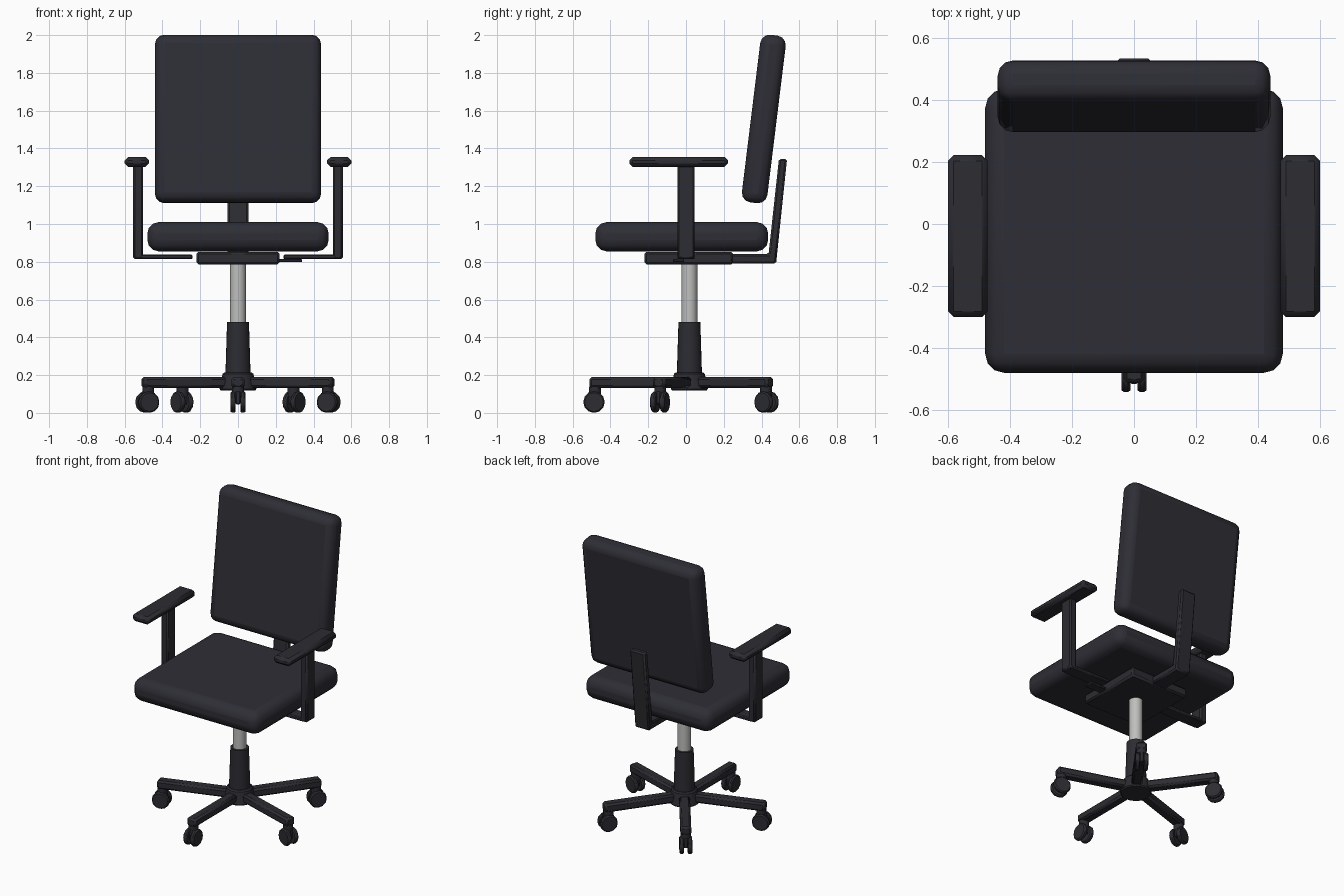
import bpy, bmesh
from math import radians, pi
from mathutils import Matrix, Vector

if "Cube" in bpy.data.objects:
    bpy.data.objects.remove(bpy.data.objects["Cube"], do_unlink=True)


def material(name, color, metallic=0.0, rough=0.6):
    m = bpy.data.materials.new(name)
    m.use_nodes = True
    m.diffuse_color = (*color, 1)
    node = m.node_tree.nodes["Principled BSDF"]
    node.inputs["Base Color"].default_value = (*color, 1)
    node.inputs["Metallic"].default_value = metallic
    node.inputs["Roughness"].default_value = rough
    return m


FABRIC = material("charcoal fabric", (0.027, 0.027, 0.036), 0, 0.8)
PLASTIC = material("black plastic", (0.025, 0.025, 0.032))
STEEL = material("brushed steel", (0.52, 0.52, 0.51))


def finish(name, bm, mat, matrix=Matrix(), bevel=0, segments=1):
    """Turn a bmesh into a named object, bevelled and shaded."""
    bmesh.ops.recalc_face_normals(bm, faces=bm.faces)
    mesh = bpy.data.meshes.new(name)
    bm.to_mesh(mesh)
    bm.free()
    mesh.materials.append(mat)
    obj = bpy.data.objects.new(name, mesh)
    bpy.context.collection.objects.link(obj)
    obj.matrix_world = matrix
    if bevel:
        mod = obj.modifiers.new("Bevel", "BEVEL")
        mod.width, mod.segments = bevel, segments
    bpy.ops.object.select_all(action="DESELECT")
    obj.select_set(True)
    bpy.context.view_layer.objects.active = obj
    bpy.ops.object.shade_smooth_by_angle(angle=radians(32))
    return obj


def box(name, lo, hi, mat, bevel=0.01, segments=1, matrix=Matrix()):
    lo, hi = Vector(lo), Vector(hi)
    bm = bmesh.new()
    bmesh.ops.create_cube(bm, size=1)
    for v in bm.verts:
        v.co = (lo + hi) / 2 + v.co * (hi - lo)
    return finish(name, bm, mat, matrix, bevel, segments)


def cylinder(name, r_low, r_top, depth, mat, matrix, sides=24, bevel=0):
    bm = bmesh.new()
    bmesh.ops.create_cone(bm, cap_ends=True, segments=sides,
                          radius1=r_low, radius2=r_top, depth=depth)
    return finish(name, bm, mat, matrix, bevel)


def extruded(name, profile, half_width, mat, bevel):
    """Extrude a (y, z) outline across x."""
    bm = bmesh.new()
    face = bm.faces.new([bm.verts.new((-half_width, y, z)) for y, z in profile])
    new = bmesh.ops.extrude_face_region(bm, geom=[face])["geom"]
    verts = [g for g in new if isinstance(g, bmesh.types.BMVert)]
    bmesh.ops.translate(bm, verts=verts, vec=(2 * half_width, 0, 0))
    return finish(name, bm, mat, bevel=bevel)


def at(x, y, z):
    return Matrix.Translation((x, y, z))


# Cushions
box("seat", (-0.48, -0.48, 0.855), (0.48, 0.435, 1.01), FABRIC, 0.06, 3)
box("backrest", (-0.44, -0.068, -0.447), (0.44, 0.068, 0.447), FABRIC, 0.05, 3,
    at(0, 0.412, 1.556) @ Matrix.Rotation(radians(-7), 4, "X"))

# Under-seat mechanism, lever and back support
box("seat_mechanism", (-0.22, -0.22, 0.785), (0.22, 0.25, 0.853), PLASTIC, 0.012)
box("height_lever", (0.2, -0.07, 0.798), (0.34, -0.01, 0.814), PLASTIC, 0.004)
extruded("back_support",
         [(0.22, 0.79), (0.477, 0.79), (0.535, 1.345), (0.492, 1.345),
          (0.437, 0.84), (0.22, 0.84)], 0.056, PLASTIC, 0.01)

# Armrests
for side, label in ((1, "left"), (-1, "right")):
    def span(a, b):
        return sorted((side * a, side * b))
    x0, x1 = span(0.24, 0.53)
    box(label + "_arm_bracket", (x0, -0.045, 0.814), (x1, 0.045, 0.838), PLASTIC, 0.006)
    x0, x1 = span(0.502, 0.555)
    box(label + "_arm_post", (x0, -0.046, 0.814), (x1, 0.046, 1.315), PLASTIC, 0.01)
    x0, x1 = span(0.472, 0.6)
    box(label + "_armrest", (x0, -0.3, 1.302), (x1, 0.222, 1.355), PLASTIC, 0.018)

# Central column
CY = 0.018
cylinder("gas_lift", 0.042, 0.042, 0.34, STEEL, at(0, CY, 0.63))
cylinder("column_cover", 0.067, 0.058, 0.29, PLASTIC, at(0, CY, 0.335))
cylinder("base_hub", 0.1, 0.08, 0.095, PLASTIC, at(0, CY, 0.167), 20, 0.008)

# Five legs, each with a twin-wheel caster
R = 0.505
for i in range(5):
    turn = at(0, CY, 0) @ Matrix.Rotation(radians(-90 + 72 * i), 4, "Z")
    n = str(i + 1)
    box("base_leg_" + n, (0.04, -0.034, 0.132), (0.53, 0.034, 0.19), PLASTIC,
        0.012, 1, turn)
    cylinder("caster_stem_" + n, 0.032, 0.032, 0.05, PLASTIC,
             turn @ at(R - 0.005, 0, 0.115), 12)
    box("caster_body_" + n, (R - 0.035, -0.013, 0.045), (R + 0.03, 0.013, 0.115),
        PLASTIC, 0.006, 1, turn)
    for y, label in ((-0.026, "a"), (0.026, "b")):
        cylinder("caster_wheel_" + n + label, 0.057, 0.057, 0.028, PLASTIC,
                 turn @ at(R, y, 0.057) @ Matrix.Rotation(pi / 2, 4, "X"), 12, 0.007)
